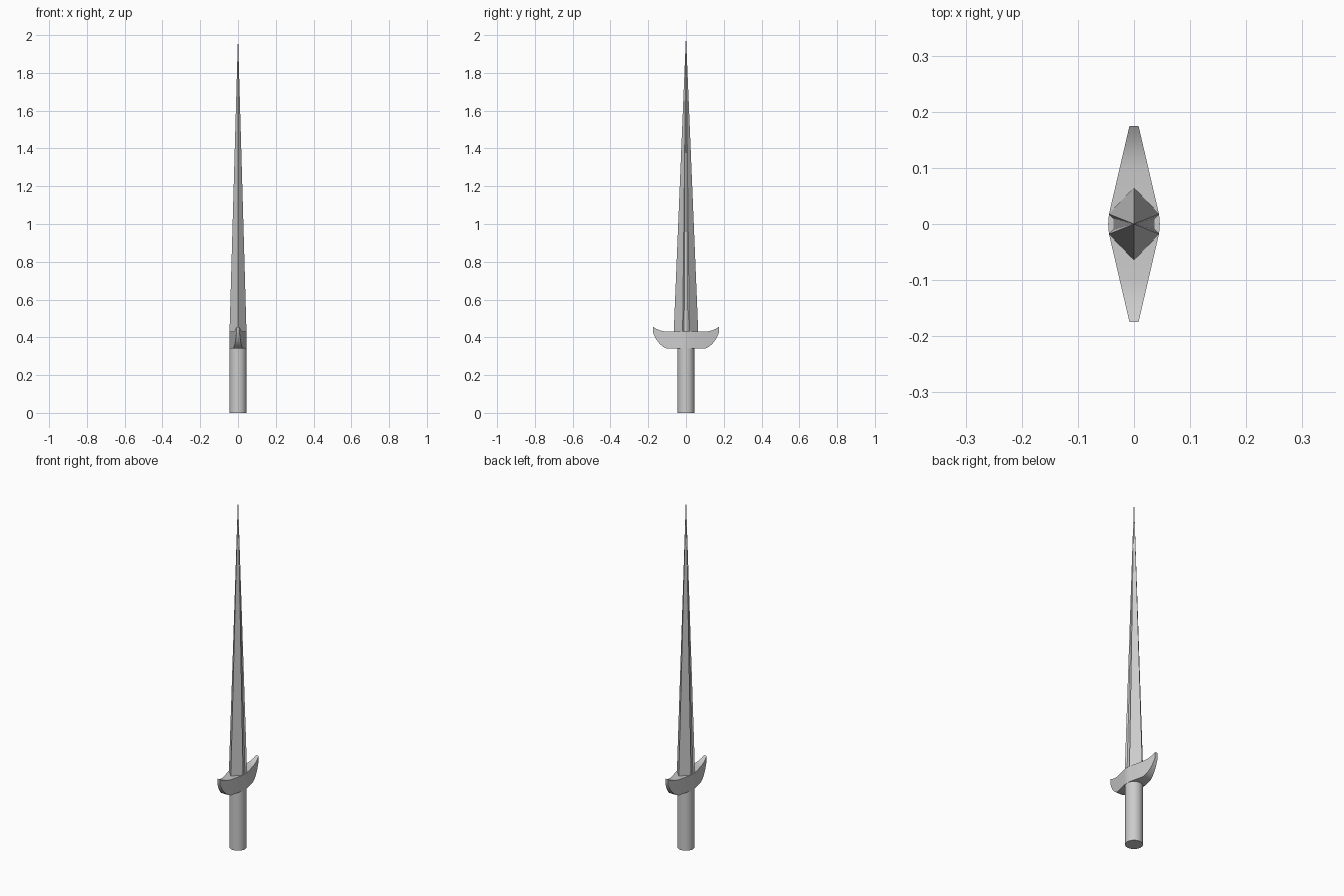
import bpy, bmesh, math

if "Cube" in bpy.data.objects:
    bpy.data.objects.remove(bpy.data.objects["Cube"])


def make_object(name, bm):
    bmesh.ops.recalc_face_normals(bm, faces=bm.faces)
    mesh = bpy.data.meshes.new(name)
    bm.to_mesh(mesh)
    bm.free()
    obj = bpy.data.objects.new(name, mesh)
    bpy.context.collection.objects.link(obj)
    return obj


# Grip: plain round cylinder
bpy.ops.mesh.primitive_cylinder_add(vertices=32, radius=0.045, depth=0.34, location=(0, 0, 0.17))
grip = bpy.context.object
grip.name = "grip"
bpy.ops.object.shade_smooth_by_angle(angle=math.radians(40))

# Blade: diamond section with a shallow fuller on each flat, tapering to a point
half = [(0, -0.065), (0.045, -0.018), (0.037, -0.010), (0.037, 0.010), (0.045, 0.018)]
section = half + [(-x, -y) for x, y in half]
bm = bmesh.new()
base = [bm.verts.new((x, y, 0.425)) for x, y in section]
tip = bm.verts.new((0, 0, 2.0))
bm.faces.new(base)
for i, v in enumerate(base):
    bm.faces.new((v, base[(i + 1) % len(base)], tip))
make_object("blade", bm)

# Crossguard: (y, half thickness, bottom z, top z) stations, mirrored in y
arm = [(0.0, 0.046, 0.34, 0.43), (0.010, 0.0455, 0.34, 0.43), (0.020, 0.044, 0.34, 0.43),
       (0.10, 0.0255, 0.34, 0.43), (0.118, 0.0213, 0.348, 0.432),
       (0.138, 0.0166, 0.364, 0.437), (0.157, 0.0122, 0.388, 0.445),
       (0.175, 0.008, 0.425, 0.456)]
stations = [(-y, w, b, t) for y, w, b, t in reversed(arm[1:])] + arm
bm = bmesh.new()
rings = [[bm.verts.new(c) for c in ((-w, y, b), (w, y, b), (w, y, t), (-w, y, t))]
         for y, w, b, t in stations]
for r, s in zip(rings, rings[1:]):
    for i in range(4):
        j = (i + 1) % 4
        bm.faces.new((r[i], r[j], s[j], s[i]))
bm.faces.new(rings[0])
bm.faces.new(rings[-1])
guard = make_object("crossguard", bm)
bpy.ops.object.select_all(action='DESELECT')
guard.select_set(True)
bpy.context.view_layer.objects.active = guard
bpy.ops.object.shade_smooth_by_angle(angle=math.radians(30))
